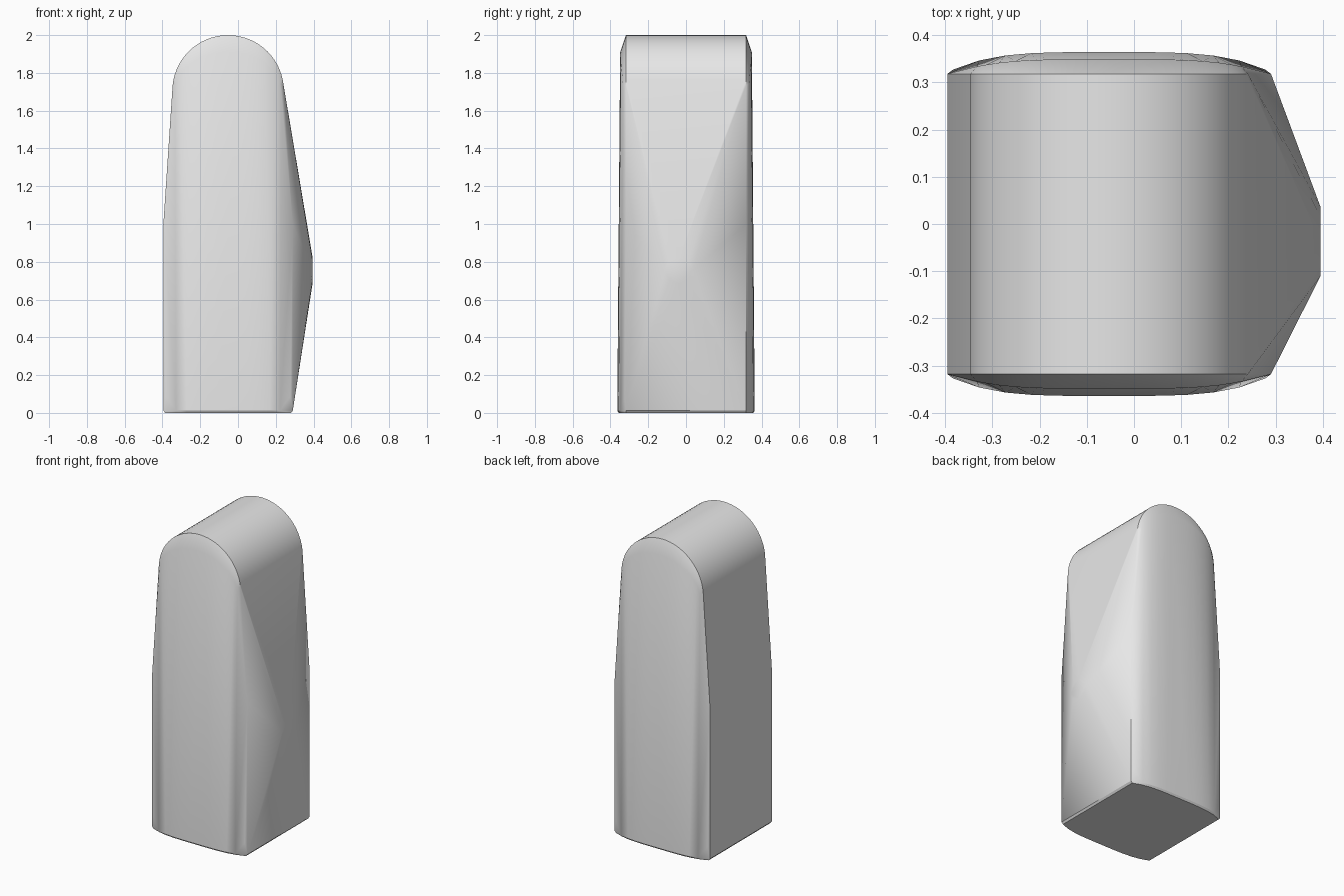
import bpy, bmesh
from math import sin, cos, pi, radians

old = bpy.data.objects.get("Cube")
if old:
    bpy.data.objects.remove(old, do_unlink=True)

CX = -0.0525      # centre line of the arched block
HALF = 0.3425     # half width at the base
ARC_Z = 1.705     # height of the arch centre
RIM_Y = 0.318     # depth of the sharp rim

grey = bpy.data.materials.new("light_grey")
grey.use_nodes = True
grey.diffuse_color = (0.8, 0.8, 0.8, 1)
grey.node_tree.nodes["Principled BSDF"].inputs["Base Color"].default_value = (0.8, 0.8, 0.8, 1)


def bulge(u, z):
    """Depth of the crowned end face at relative width u and height z."""
    return 0.364 - 0.037 * u ** 4 - 0.008 * z


points = []
for side in (-1, 1):
    # Rim: straight lower walls, taper and round arch
    for s in (-1, 1):
        points.append((CX + s * (HALF - 0.01), side * RIM_Y, 0))
        points.append((CX + s * HALF, side * RIM_Y, 0.012))
        points.append((CX + s * HALF, side * RIM_Y, 1.0))
    for i in range(33):
        a = pi * i / 32
        points.append((CX + 0.295 * cos(a), side * RIM_Y, ARC_Z + 0.295 * sin(a)))

    # Crowned end face: lower columns with clipped bottom corners
    for i in range(-6, 7):
        u = i / 6
        x = CX + u * (HALF - 0.012)
        low = 0.09 if abs(i) == 6 else 0.012
        points.append((x, side * bulge(u, 0), low))
        points.append((x, side * bulge(u, 1), 1.0))
        if low < 0.05:
            points.append((x, side * (bulge(u, 0) - 0.008), 0))

    # Crowned end face: inner arch
    for i in range(17):
        a = pi * i / 16
        u = 0.82 * cos(a)
        z = ARC_Z + 0.205 * sin(a)
        points.append((CX + 0.28 * cos(a), side * bulge(u, z), z))

# Small flat peak on the left wall
for i in range(8):
    a = 2 * pi * i / 8
    points.append((0.395, -0.037 + 0.073 * cos(a), 0.755 + 0.068 * sin(a)))

# Wrap the sections in one convex skin
bm = bmesh.new()
for p in points:
    bm.verts.new(p)
hull = bmesh.ops.convex_hull(bm, input=bm.verts[:])
loose = [v for v in bm.verts if not v.link_faces]
bmesh.ops.delete(bm, geom=loose, context='VERTS')
bmesh.ops.dissolve_limit(bm, angle_limit=radians(0.3), verts=bm.verts[:], edges=bm.edges[:])
bmesh.ops.recalc_face_normals(bm, faces=bm.faces[:])

mesh = bpy.data.meshes.new("arched_block")
bm.to_mesh(mesh)
bm.free()
mesh.materials.append(grey)
block = bpy.data.objects.new("arched_block", mesh)
bpy.context.collection.objects.link(block)
bpy.ops.object.select_all(action='DESELECT')
block.select_set(True)
bpy.context.view_layer.objects.active = block
bpy.ops.object.shade_smooth_by_angle(angle=radians(30))
